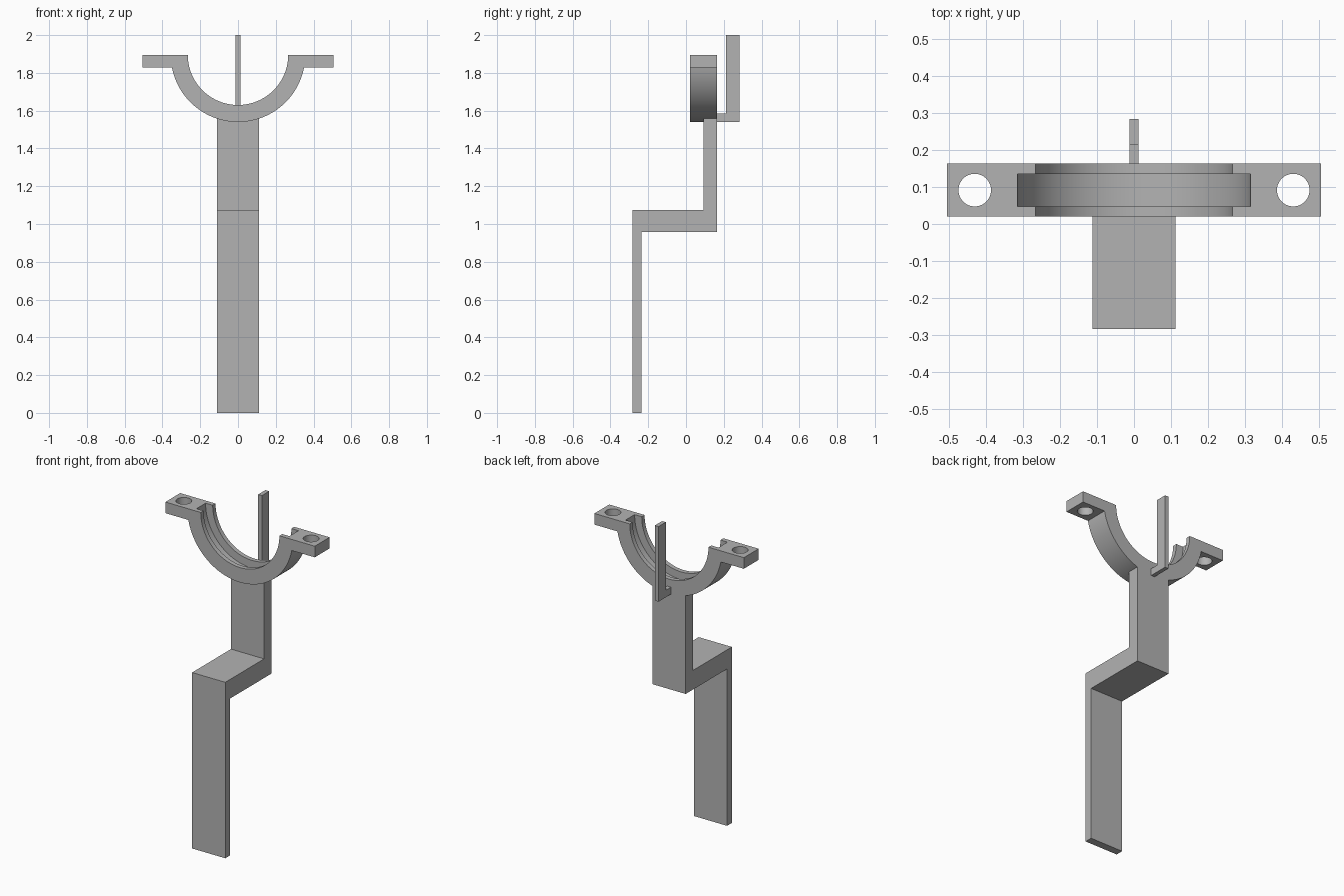
import bpy, bmesh, math
from mathutils import Matrix, Vector

cube = bpy.data.objects.get("Cube")
if cube:
    bpy.data.objects.remove(cube, do_unlink=True)

grey = bpy.data.materials.new("plain grey")
grey.use_nodes = True
grey.diffuse_color = (0.45, 0.45, 0.45, 1)
grey.node_tree.nodes["Principled BSDF"].inputs["Base Color"].default_value = grey.diffuse_color

AXIS_Z = 1.896            # height of the bore axis and clamp top
FRONT, BACK = 0.02, 0.163
MID = (FRONT + BACK) / 2
OUTER, BORE, GROOVE = 0.356, 0.266, 0.314


def add_object(name, bm):
    bmesh.ops.recalc_face_normals(bm, faces=bm.faces)
    mesh = bpy.data.meshes.new(name)
    bm.to_mesh(mesh)
    bm.free()
    mesh.materials.append(grey)
    ob = bpy.data.objects.new(name, mesh)
    bpy.context.collection.objects.link(ob)
    return ob


def extrude(name, points, push):
    """Closed outline pushed along a vector."""
    bm = bmesh.new()
    face = bm.faces.new([bm.verts.new(p) for p in points])
    grown = bmesh.ops.extrude_face_region(bm, geom=[face])["geom"]
    verts = [v for v in grown if isinstance(v, bmesh.types.BMVert)]
    bmesh.ops.translate(bm, verts=verts, vec=Vector(push))
    return add_object(name, bm)


def side_profile(name, outline, half_width):
    """Outline in y and z, given width along x."""
    return extrude(name, [(-half_width, y, z) for y, z in outline], (2 * half_width, 0, 0))


def cylinder(name, radius, depth, centre, axis, sides):
    bm = bmesh.new()
    turn = Matrix.Rotation(math.pi / 2, 4, "X") if axis == "Y" else Matrix()
    bmesh.ops.create_cone(bm, cap_ends=True, segments=sides, radius1=radius, radius2=radius,
                          depth=depth, matrix=Matrix.Translation(centre) @ turn)
    return add_object(name, bm)


def cut(ob, cutter):
    cutter.hide_render = True
    mod = ob.modifiers.new("cut", "BOOLEAN")
    mod.operation, mod.solver, mod.object = "DIFFERENCE", "EXACT", cutter
    bpy.context.view_layer.objects.active = ob
    bpy.ops.object.modifier_apply(modifier=mod.name)
    bpy.data.objects.remove(cutter, do_unlink=True)


def smooth(ob):
    bpy.ops.object.select_all(action="DESELECT")
    ob.select_set(True)
    bpy.context.view_layer.objects.active = ob
    bpy.ops.object.shade_smooth_by_angle(angle=math.radians(30))


# Half-round clamp with two bolt ears
EAR_X, EAR_Z = 0.505, 1.828
start = math.asin((AXIS_Z - EAR_Z) / OUTER)
steps = 64
angles = [start + (math.pi - 2 * start) * i / steps for i in range(steps + 1)]
outline = [(EAR_X, AXIS_Z), (EAR_X, EAR_Z)]
outline += [(OUTER * math.cos(a), AXIS_Z - OUTER * math.sin(a)) for a in angles]
outline += [(-EAR_X, EAR_Z), (-EAR_X, AXIS_Z)]
clamp = extrude("clamp", [(x, FRONT, z) for x, z in outline], (0, BACK - FRONT, 0))

# Bore, inner groove and bolt holes
cut(clamp, cylinder("bore_cutter", BORE, 0.4, (0, MID, AXIS_Z), "Y", 128))
cut(clamp, cylinder("groove_cutter", GROOVE, 0.088, (0, MID, AXIS_Z), "Y", 128))
for side in (-1, 1):
    cut(clamp, cylinder("hole_cutter", 0.044, 0.3, (side * 0.43, MID, AXIS_Z), "Z", 48))
smooth(clamp)

# Stepped stem, its top shaped to seat the clamp
stem = side_profile("stem", [(-0.283, 0), (-0.236, 0), (-0.236, 0.958), (BACK, 0.958),
                             (BACK, 1.58), (0.092, 1.58), (0.092, 1.075), (-0.283, 1.075)], 0.112)
cut(stem, cylinder("seat_cutter", OUTER, 0.6, (0, MID, AXIS_Z), "Y", 128))
smooth(stem)

# Thin pointer behind the clamp
side_profile("pointer", [(BACK, 1.541), (0.283, 1.541), (0.283, 2), (0.213, 2),
                         (0.213, 1.584), (BACK, 1.584)], 0.0125)
